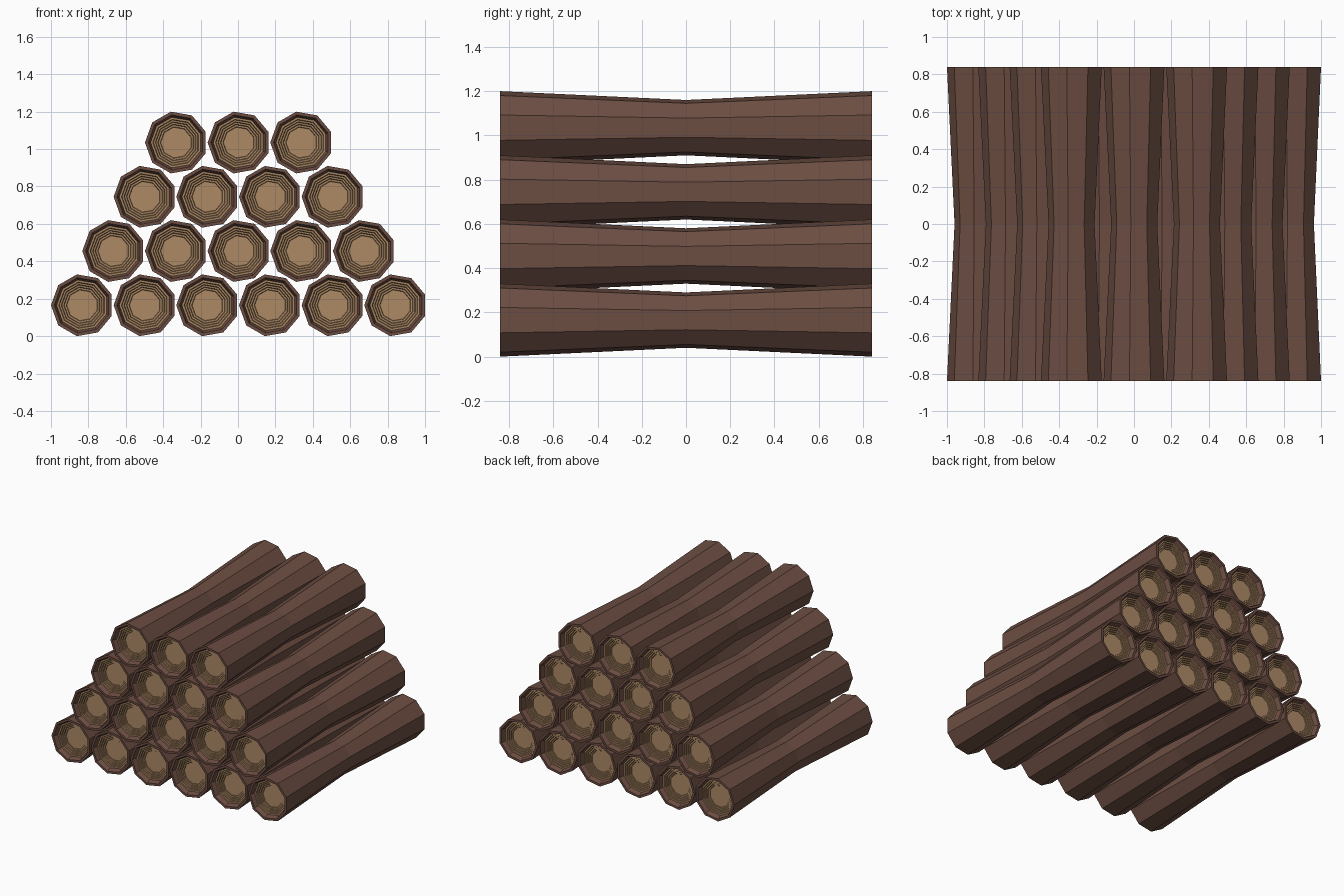
import bpy, bmesh, math

if "Cube" in bpy.data.objects:
    bpy.data.objects.remove(bpy.data.objects["Cube"])

SIDES = 9
R_END, R_MID, HALF = 0.1675, 0.127, 0.84
SPACING = 0.335
ROW_RISE = 0.29


def material(name, rgb):
    m = bpy.data.materials.new(name)
    m.diffuse_color = (*rgb, 1)
    m.use_nodes = True
    m.node_tree.nodes["Principled BSDF"].inputs["Base Color"].default_value = m.diffuse_color
    return m


bark = material("bark", (0.15, 0.075, 0.055))
wood = material("cut_wood", (0.42, 0.25, 0.13))
groove = material("ring_groove", (0.27, 0.16, 0.085))

# End profile: (radius, depth from end, material of the band leading to it)
END = [
    (0.150, 0.000, 0),   # bark rim
    (0.137, 0.035, 0),   # inner bark wall
    (0.126, 0.035, 1), (0.122, 0.042, 2),   # stepped growth rings
    (0.113, 0.042, 1), (0.109, 0.049, 2),
    (0.100, 0.049, 1), (0.096, 0.056, 2),
    (0.086, 0.056, 1), (0.083, 0.060, 2),
]


def log_mesh():
    bm = bmesh.new()

    def ring(r, y):
        return [bm.verts.new((r * math.cos(a), y, r * math.sin(a)))
                for a in (math.pi + i * math.tau / SIDES for i in range(SIDES))]

    def bridge(a, b, mat):
        for i in range(SIDES):
            j = (i + 1) % SIDES
            bm.faces.new((a[i], a[j], b[j], b[i])).material_index = mat

    # Waisted bark tube
    front, middle, back = ring(R_END, -HALF), ring(R_MID, 0), ring(R_END, HALF)
    bridge(front, middle, 0)
    bridge(middle, back, 0)

    # Recessed ringed ends
    for side, loop in ((-1, front), (1, back)):
        for r, depth, mat in END:
            nxt = ring(r, side * (HALF - depth))
            bridge(loop, nxt, mat)
            loop = nxt
        bm.faces.new(loop).material_index = 1

    bmesh.ops.recalc_face_normals(bm, faces=bm.faces)
    me = bpy.data.meshes.new("log")
    bm.to_mesh(me)
    bm.free()
    for m in (bark, wood, groove):
        me.materials.append(m)
    return me


# Pyramid stack of 6, 5, 4 and 3 logs
mesh = log_mesh()
for row, count in enumerate((6, 5, 4, 3)):
    for i in range(count):
        log = bpy.data.objects.new(f"log_row{row + 1}_{i + 1}", mesh)
        log.location = (0.005 + (i - (count - 1) / 2) * SPACING, 0,
                        0.165 + row * ROW_RISE)
        bpy.context.collection.objects.link(log)
